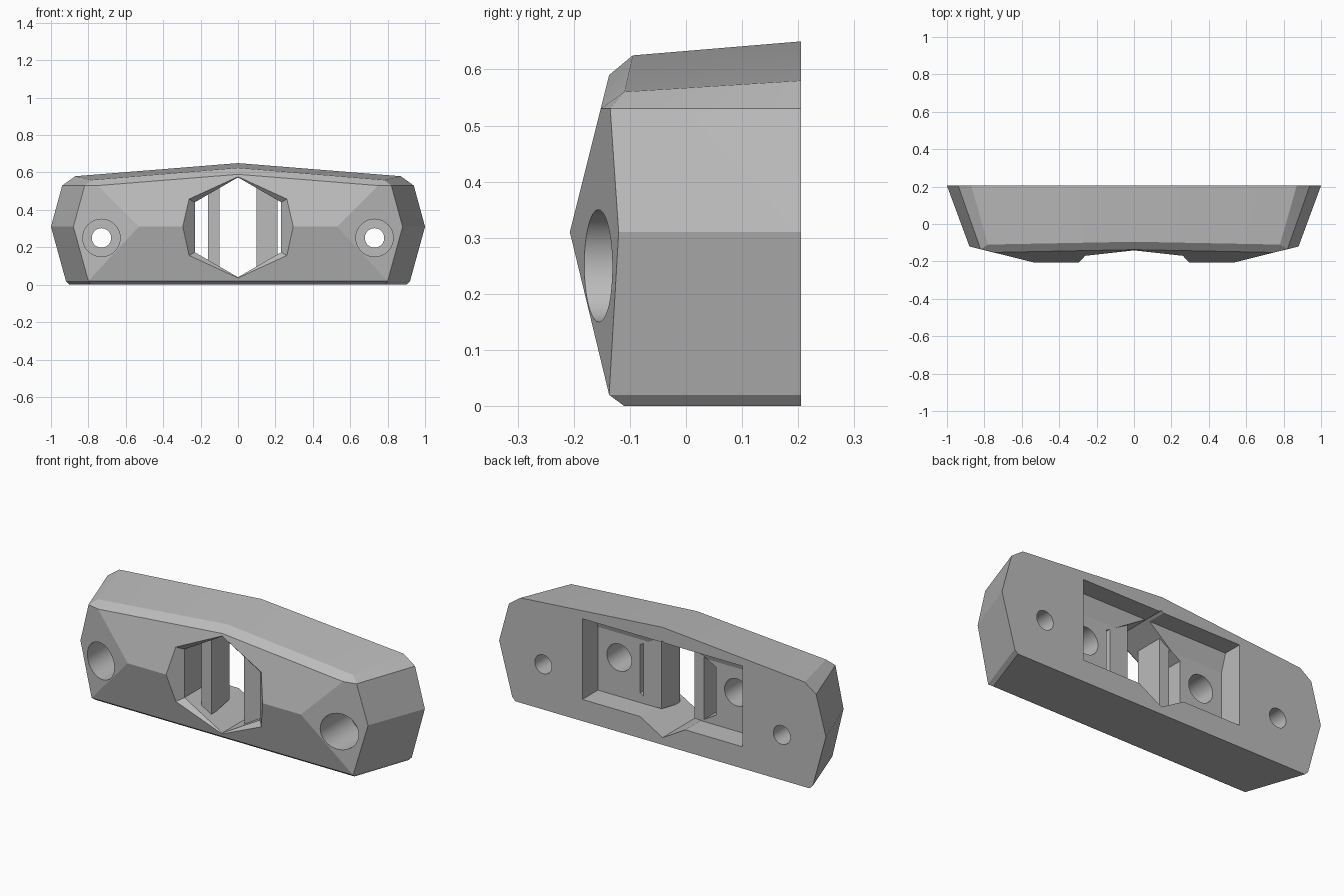
import bpy, bmesh, math
from mathutils import Matrix

cube = bpy.data.objects.get("Cube")
if cube:
    bpy.data.objects.remove(cube, do_unlink=True)

grey = bpy.data.materials.new("plain grey")
grey.use_nodes = True
COLOUR = (0.5, 0.5, 0.5, 1)
grey.diffuse_color = COLOUR
grey.node_tree.nodes["Principled BSDF"].inputs["Base Color"].default_value = COLOUR

BACK = 0.205


def finish(name, bm):
    bmesh.ops.recalc_face_normals(bm, faces=bm.faces)
    mesh = bpy.data.meshes.new(name)
    bm.to_mesh(mesh)
    bm.free()
    mesh.materials.append(grey)
    ob = bpy.data.objects.new(name, mesh)
    bpy.context.collection.objects.link(ob)
    return ob


def frustum(name, sides, r_front, r_back, x, z, y_front, y_back, turn=0):
    """Cone or prism lying along y."""
    bm = bmesh.new()
    bmesh.ops.create_cone(bm, cap_ends=True, segments=sides, radius1=r_front,
                          radius2=r_back, depth=y_back - y_front)
    bm.transform(Matrix.Translation((x, (y_front + y_back) / 2, z))
                 @ Matrix.Rotation(-math.pi / 2, 4, 'X')
                 @ Matrix.Rotation(turn, 4, 'Z'))
    return finish(name, bm)


def extrude_x(name, profile, x0, x1):
    """Prism along x from a (y, z) profile."""
    bm = bmesh.new()
    face = bm.faces.new([bm.verts.new((x0, y, z)) for y, z in profile])
    ext = bmesh.ops.extrude_face_region(bm, geom=[face])
    new = [v for v in ext["geom"] if isinstance(v, bmesh.types.BMVert)]
    bmesh.ops.translate(bm, verts=new, vec=(x1 - x0, 0, 0))
    return finish(name, bm)


def cut(target, cutter):
    cutter.hide_render = True
    mod = target.modifiers.new(cutter.name, 'BOOLEAN')
    mod.operation = 'DIFFERENCE'
    mod.solver = 'EXACT'
    mod.object = cutter
    bpy.context.view_layer.objects.active = target
    bpy.ops.object.modifier_apply(modifier=mod.name)
    bpy.data.objects.remove(cutter, do_unlink=True)


# Faceted body: hull of the back outline and the bulging front
half = [
    (0, BACK, 0.65), (0.87, BACK, 0.58), (0.94, BACK, 0.53), (1, BACK, 0.31),
    (0.92, BACK, 0.02), (0.90, BACK, 0),
    (0, -0.095, 0.625), (0.78, -0.11, 0.56), (0.82, -0.135, 0.53),
    (0.88, -0.12, 0.31), (0.80, -0.137, 0.02), (0.79, -0.11, 0),
    (0, -0.137, 0.59), (0.75, -0.152, 0.53), (0.53, -0.207, 0.31),
]
bm = bmesh.new()
for x, y, z in half:
    for s in ((1, -1) if x else (1,)):
        bm.verts.new((s * x, y, z))
bmesh.ops.convex_hull(bm, input=bm.verts)
bmesh.ops.dissolve_limit(bm, angle_limit=math.radians(1.5), verts=bm.verts, edges=bm.edges)
body = finish("housing_body", bm)

# Rear pocket with a sloped inner ceiling
cut(body, extrude_x("rear_pocket", [(0.3, 0.12), (0.3, 0.566), (0.10, 0.566),
                                    (0.07, 0.47), (0.07, 0.12)], -0.49, 0.49))

# Hexagonal opening and its flared front rim
HEX_R, HEX_Z = 0.267, 0.307
cut(body, frustum("hex_opening", 6, HEX_R, HEX_R, 0, HEX_Z, -0.4, 0.4))
cut(body, frustum("hex_flare", 6, HEX_R + 0.13, HEX_R, 0, HEX_Z, -0.26, -0.137))

# Screw holes with counterbores, and blind sockets in the pocket floor
for s in (-1, 1):
    cut(body, frustum("counterbore", 48, 0.1, 0.1, s * 0.73, 0.25, -0.4, 0.08))
    cut(body, frustum("screw_hole", 32, 0.052, 0.052, s * 0.73, 0.25, 0, 0.4))
    cut(body, frustum("blind_socket", 40, 0.075, 0.075, s * 0.36, 0.335, -0.1, 0.15))

# Vertical dividers inside the opening
dividers = []
for name, x0, x1 in (("right_divider", -0.16, -0.10), ("left_divider", 0.10, 0.21)):
    dividers.append(extrude_x(name, [(-0.09, 0.09), (0.07, 0.121), (0.07, 0.525), (-0.09, 0.525)], x0, x1))

# Smooth the round bores, keep every facet edge sharp
bpy.ops.object.select_all(action='DESELECT')
body.select_set(True)
bpy.context.view_layer.objects.active = body
bpy.ops.object.shade_smooth_by_angle(angle=math.radians(12))
